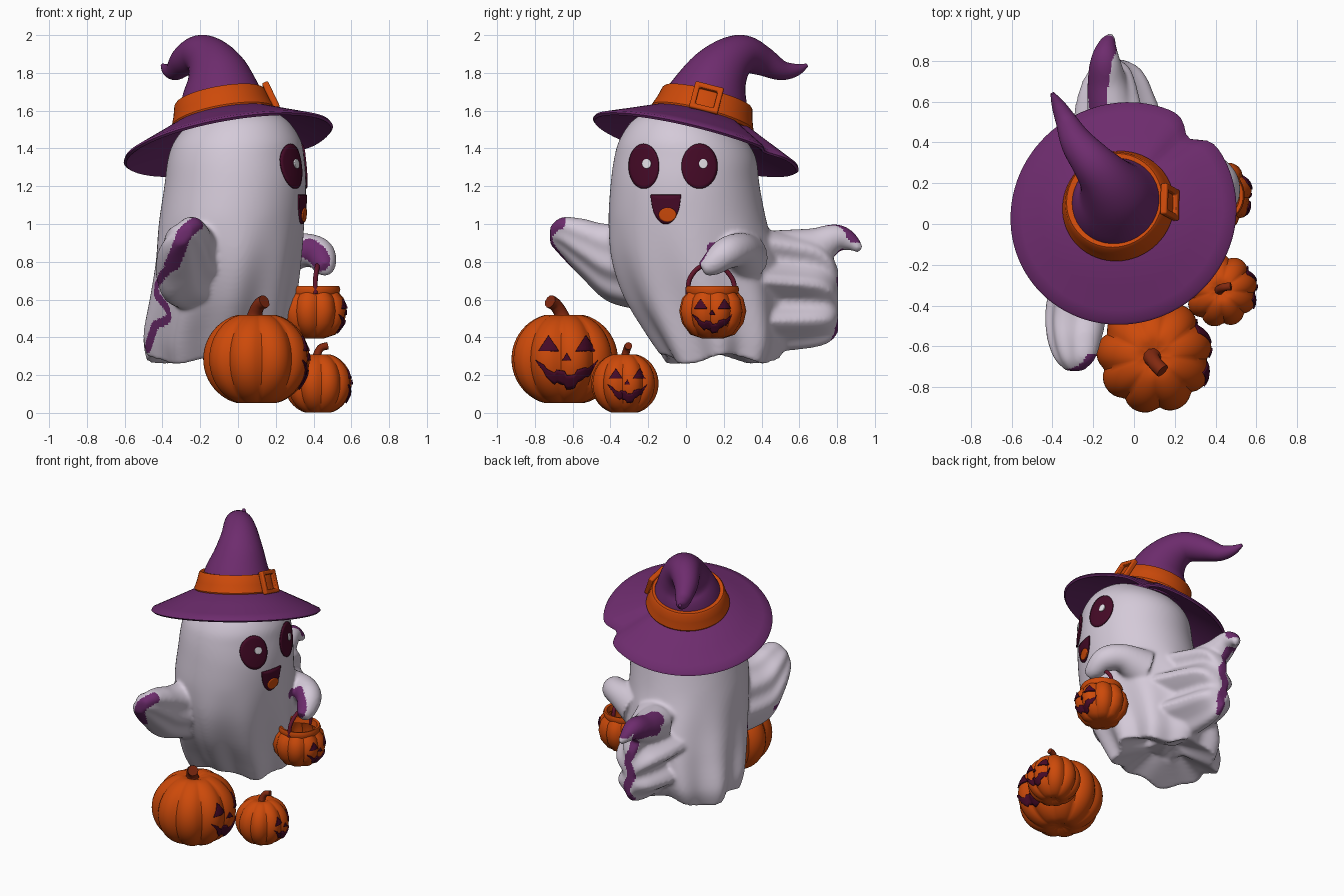
import bpy, bmesh
from math import sin, cos, pi, radians, exp, sqrt
from mathutils import Vector, Matrix
from mathutils.bvhtree import BVHTree
from mathutils.kdtree import KDTree

if "Cube" in bpy.data.objects:
    bpy.data.objects.remove(bpy.data.objects["Cube"])

made = []


def material(name, rgb):
    m = bpy.data.materials.new(name)
    m.use_nodes = True
    m.diffuse_color = (*rgb, 1)
    m.node_tree.nodes["Principled BSDF"].inputs["Base Color"].default_value = (*rgb, 1)
    return m


CLOTH = material("pale cloth", (0.66, 0.59, 0.69))
PURPLE = material("purple felt", (0.155, 0.025, 0.155))
ORANGE = material("pumpkin orange", (0.61, 0.068, 0.003))
DARK = material("dark maroon", (0.06, 0.003, 0.02))
STEM = material("stem brown", (0.22, 0.022, 0.005))
HANDLE = material("handle maroon", (0.13, 0.008, 0.025))
WHITE = material("eye white", (0.78, 0.75, 0.8))


def add_object(name, bm, mat):
    mesh = bpy.data.meshes.new(name)
    bm.to_mesh(mesh)
    bm.free()
    mesh.materials.append(mat)
    ob = bpy.data.objects.new(name, mesh)
    bpy.context.collection.objects.link(ob)
    made.append(ob)
    return ob


def loft(name, rings, mat, cap=True):
    """Skin closed rings of points."""
    bm = bmesh.new()
    vs = [[bm.verts.new(p) for p in ring] for ring in rings]
    n = len(rings[0])
    for a, b in zip(vs, vs[1:]):
        for i in range(n):
            bm.faces.new((a[i], a[(i + 1) % n], b[(i + 1) % n], b[i]))
    if cap:
        bm.faces.new(vs[0][::-1])
        bm.faces.new(vs[-1])
    bmesh.ops.remove_doubles(bm, verts=bm.verts, dist=0.0004)
    bmesh.ops.recalc_face_normals(bm, faces=bm.faces)
    return add_object(name, bm, mat)


def spline(rows, n=6):
    """Smooth interpolation through rows of numbers."""
    rows = [Vector(r) for r in rows]
    pts = [rows[0]] + rows + [rows[-1]]
    out = []
    for p, a, b, q in zip(pts, pts[1:], pts[2:], pts[3:]):
        for k in range(n):
            t = k / n
            out.append(a + (b - p) * (t / 2) + (p * 2 - a * 5 + b * 4 - q) * (t * t / 2)
                       + (a * 3 - p - b * 3 + q) * (t ** 3 / 2))
    return out + [rows[-1]]


def tube(name, rows, mat, seg=24, n=6):
    """Round tube through rows of x, y, z, radius."""
    rows = spline(rows, n)
    pts = [r.to_3d() for r in rows]
    rings, q, prev = [], None, None
    for i, p in enumerate(pts):
        t = (pts[min(i + 1, len(pts) - 1)] - pts[max(i - 1, 0)]).normalized()
        q = prev.rotation_difference(t) @ q if prev else t.to_track_quat('Z', 'X')
        prev = t
        r = rows[i][3]
        rings.append([p + q @ Vector((r * cos(a), r * sin(a), 0))
                      for a in (2 * pi * k / seg for k in range(seg))])
    return loft(name, rings, mat)


def revolve(name, profile, mat, M=Matrix(), seg=64, mod=lambda a: 1):
    rings = [[M @ Vector((r * mod(a) * cos(a), r * mod(a) * sin(a), z))
              for a in (2 * pi * k / seg for k in range(seg))] for r, z in profile]
    return loft(name, rings, mat, False)


def fan(name, rows, ripple):
    """Flattened sheet: rows of centre, long half axis, thin half axis."""
    rings = []
    for r in spline(rows):
        c, u, v = Vector(r[:3]), Vector(r[3:6]), Vector(r[6:9])
        rings.append([c + u * cos(a) + v * sin(a) * (1 + ripple * sin(9 * cos(a)))
                      for a in (2 * pi * k / 48 for k in range(48))])
    return loft(name, rings, CLOTH)


def tree(ob):
    return BVHTree.FromPolygons([v.co for v in ob.data.vertices],
                                [p.vertices for p in ob.data.polygons])


def project(target, p, way):
    """Nearest hit along a direction, or the closest surface point."""
    hit = target.ray_cast(p - way * 2, way)
    return hit if hit[0] else target.find_nearest(p)


def patch(name, rows, target, mat, lift=0.003):
    """Thin plate of (y, z) rows laid on the +x side of a surface."""
    bm = bmesh.new()
    vs = []
    for row in rows:
        line = []
        for y, z in row:
            hit = project(target, Vector((0.5, y, z)), Vector((-1, 0, 0)))
            line.append(bm.verts.new(hit[0] + hit[1] * lift))
        vs.append(line)
    for a, b in zip(vs, vs[1:]):
        for i in range(len(a) - 1):
            bm.faces.new((a[i], a[i + 1], b[i + 1], b[i]))
    bmesh.ops.remove_doubles(bm, verts=bm.verts, dist=0.0003)
    bmesh.ops.recalc_face_normals(bm, faces=bm.faces)
    ob = add_object(name, bm, mat)
    s = ob.modifiers.new("thickness", 'SOLIDIFY')
    s.thickness, s.offset = 0.009, 0


def disc(cy, cz, ry, rz, sides=0, n=36, rings=6):
    rows = []
    for k in range(rings + 1):
        row = []
        for i in range(n + 1):
            a = 2 * pi * i / n
            w = pi / sides if sides else 0
            r = k / rings * (cos(w) / cos(a % (2 * w) - w) if sides else 1)
            row.append((cy + ry * r * sin(a), cz + rz * r * cos(a)))
        rows.append(row)
    return rows


# Ghost body: fitted sections with folds that deepen towards the hem
def body_ring(z, x0, x1, y0, y1):
    deep = max(0, (1.05 - z) / 0.75) ** 1.3
    ring = []
    for k in range(96):
        a = 2 * pi * k / 96
        f = 1 + 0.065 * deep * cos(9 * a)
        ring.append(((x0 + x1) / 2 + (x1 - x0) / 2 * f * cos(a),
                     (y0 + y1) / 2 + (y1 - y0) / 2 * f * sin(a),
                     z + 0.025 * deep * sin(4 * a + 1)))
    return ring


sections = [(0.28, -0.48, 0.24, -0.12, 0.48), (0.4, -0.5, 0.27, -0.2, 0.53),
            (0.6, -0.47, 0.3, -0.32, 0.53), (0.8, -0.44, 0.33, -0.39, 0.49),
            (1.0, -0.42, 0.35, -0.41, 0.43), (1.2, -0.39, 0.36, -0.4, 0.39),
            (1.35, -0.37, 0.35, -0.38, 0.37), (1.45, -0.33, 0.33, -0.35, 0.31),
            (1.55, -0.24, 0.26, -0.28, 0.2), (1.62, -0.14, 0.15, -0.16, 0.1)]
rings = [body_ring(0.35, -0.25, 0.05, 0.1, 0.3)] + [body_ring(*s) for s in spline(sections, 5)]
parts = [loft("core", rings, CLOTH)]
parts.append(fan("side_arm", [
    (-0.17, -0.15, 0.78, 0.1, 0, 0.24, 0.17, 0, -0.07),
    (-0.27, -0.4, 0.79, 0.1, 0, 0.2, 0.12, 0, -0.06),
    (-0.29, -0.55, 0.87, 0.09, 0, 0.15, 0.1, 0, -0.05),
    (-0.29, -0.66, 0.93, 0.07, 0, 0.1, 0.07, 0, -0.03),
    (-0.29, -0.72, 0.94, 0.03, 0, 0.045, 0.03, 0, -0.015)], 0.08))
parts.append(fan("tail", [
    (-0.04, 0.3, 0.65, 0, 0, 0.34, 0.22, 0, 0), (-0.08, 0.55, 0.64, 0, 0, 0.31, 0.17, 0, 0),
    (-0.09, 0.7, 0.63, 0, 0, 0.28, 0.13, 0, 0), (-0.09, 0.77, 0.61, 0, 0, 0.23, 0.09, 0, 0),
    (-0.1, 0.805, 0.59, 0, 0, 0.17, 0.04, 0, 0)], 0.3))
parts.append(tube("tail_tip", [
    (-0.1, 0.5, 0.84, 0.13), (-0.13, 0.68, 0.88, 0.1), (-0.14, 0.8, 0.925, 0.075),
    (-0.13, 0.88, 0.9, 0.045), (-0.11, 0.92, 0.86, 0.02)], CLOTH))
parts.append(tube("holding_arm", [
    (0.18, 0.3, 0.82, 0.14), (0.33, 0.28, 0.86, 0.095), (0.425, 0.215, 0.845, 0.085),
    (0.455, 0.14, 0.79, 0.066), (0.46, 0.085, 0.76, 0.04)], CLOTH))

# Blend the cloth parts into one smooth skin
bm = bmesh.new()
for ob in parts:
    bm.from_mesh(ob.data)
    made.remove(ob)
    bpy.data.objects.remove(ob)
body = add_object("ghost_body", bm, CLOTH)
blend = body.modifiers.new("blend", 'REMESH')
blend.mode, blend.voxel_size = 'VOXEL', 0.0115
soft = body.modifiers.new("soften", 'SMOOTH')
soft.factor, soft.iterations = 0.5, 10
bpy.context.view_layer.update()
skin = bpy.data.meshes.new_from_object(body.evaluated_get(bpy.context.evaluated_depsgraph_get()))
body.modifiers.clear()
body.data = skin
skin.materials.clear()
skin.materials.append(CLOTH)
skin.materials.append(PURPLE)
body_tree = tree(body)

# Purple lining: faces close to hem paths, each projected along its own direction
hems = [((0, 1, 0), 0.042, [(-0.21, -0.6, 1.01), (-0.28, -0.6, 0.95), (-0.31, -0.6, 0.87), (-0.35, -0.6, 0.78)]),
        ((0, 1, 0), 0.024, [(-0.35, -0.6, 0.78), (-0.42, -0.5, 0.7), (-0.43, -0.4, 0.63), (-0.38, -0.3, 0.56),
                            (-0.37, -0.2, 0.5), (-0.44, -0.2, 0.46), (-0.46, -0.1, 0.4), (-0.48, 0, 0.34)]),
        ((0, 0, -1), 0.06, [(-0.19, 0.6, 0.9), (-0.18, 0.72, 0.9), (-0.165, 0.82, 0.9), (-0.125, 0.89, 0.88)]),
        ((1, 0, 0), 0.05, [(-0.2, 0.66, 0.9), (-0.2, 0.76, 0.92), (-0.18, 0.83, 0.9)]),
        ((0, -1, 0), 0.03, [(-0.14, 0.84, 0.86), (-0.12, 0.82, 0.75), (-0.09, 0.8, 0.68),
                            (-0.12, 0.8, 0.58), (-0.08, 0.8, 0.48), (-0.1, 0.75, 0.39)]),
        ((0, 1, 0), 0.06, [(0.37, 0.2, 0.87), (0.41, 0.13, 0.84), (0.43, 0.09, 0.81)])]
for way, reach, path in hems:
    pts = [project(body_tree, p, Vector(way))[0] for p in spline(path, 8)]
    kd = KDTree(len(pts))
    for i, p in enumerate(pts):
        kd.insert(p, i)
    kd.balance()
    for face in skin.polygons:
        if kd.find(face.center)[2] < reach:
            face.material_index = 1

# Face
for side, y, w in (("near", -0.22, 0.078), ("far", 0.07, 0.094)):
    patch(side + "_eye", disc(y, 1.305, w, 0.118), body_tree, DARK, 0.005)
    patch(side + "_eye_glint", disc(y + 0.018, 1.318, 0.022, 0.025), body_tree, WHITE, 0.011)
steps = [i / 12 - 1 for i in range(25)]
patch("mouth", [[(-0.105 + 0.078 * t, 1.155 - 0.155 * k / 6 * sqrt(max(0.01, 1 - t * t)))
                 for t in steps] for k in range(7)], body_tree, DARK, 0.004)
patch("tongue", disc(-0.095, 1.05, 0.045, 0.037), body_tree, ORANGE, 0.01)

# Hat: brim, band and buckle share a tilted frame
axis = Vector((-0.18, 0.255, 1)).normalized()
hat = Matrix.Translation((-0.07, 0.078, 1.525)) @ \
    Vector((0, 0, 1)).rotation_difference(axis).to_matrix().to_4x4()
revolve("hat_brim", [(0.2, 0.05), (0.28, 0.03), (0.4, -0.025), (0.5, -0.07), (0.555, -0.095), (0.562, -0.108),
                     (0.55, -0.118), (0.5, -0.095), (0.3, -0.015), (0.2, 0.01), (0.2, 0.05)],
        PURPLE, hat, 96, lambda a: 1 - 0.13 * exp(-((a - radians(50)) / 0.13) ** 2))
tube("hat_crown", [(-0.07, 0.075, 1.53, 0.25), (-0.085, 0.115, 1.66, 0.22), (-0.105, 0.165, 1.78, 0.17),
                   (-0.15, 0.235, 1.865, 0.128), (-0.21, 0.31, 1.897, 0.102), (-0.28, 0.4, 1.865, 0.08),
                   (-0.33, 0.5, 1.815, 0.054), (-0.37, 0.58, 1.815, 0.034), (-0.4, 0.64, 1.84, 0.01)],
     PURPLE, 40)
revolve("hat_band", [(0.23, 0.02), (0.272, 0.025), (0.278, 0.04), (0.26, 0.09), (0.246, 0.145),
                     (0.237, 0.155), (0.2, 0.15), (0.23, 0.02)], ORANGE, hat)
clasp = hat @ Matrix.Translation((0.25, 0, 0.095)) @ \
    Matrix.Rotation(radians(75), 4, 'Y') @ Matrix.Rotation(pi / 4, 4, 'Z')
buckle = revolve("hat_buckle", [(0.11, 0), (0.11, 0.035), (0.07, 0.035), (0.07, 0), (0.11, 0)],
                 ORANGE, clasp, 4)
bevel = buckle.modifiers.new("round", 'BEVEL')
bevel.width, bevel.segments = 0.008, 2


# Pumpkins
def ribs(a):
    return 0.87 + 0.13 * abs(sin(4.5 * a + 0.4)) ** 0.65


def jack_face(name, target, cy, cz, s):
    for side in (-1, 1):
        patch(f"{name}_eye", disc(cy + side * 0.34 * s, cz + 0.24 * s, 0.21 * s, 0.19 * s, 3),
              target, DARK)
    patch(f"{name}_nose", disc(cy, cz + 0.02 * s, 0.09 * s, 0.09 * s, 3), target, DARK)
    top = [-0.22 + 0.2 * t * t - (0.08 * (1 - t * t) if i // 4 % 2 else 0) for i, t in enumerate(steps)]
    patch(f"{name}_grin", [[(cy + 0.57 * s * t, cz + s * (z - k / 4 * 0.25 * (1.02 - t * t)))
                            for t, z in zip(steps, top)] for k in range(5)], target, DARK)


def pumpkin(name, x, y, z0, z1, r):
    h = (z1 - z0) / 2 * 1.06
    profile = []
    for k in range(29):
        p = pi * k / 28
        profile.append((r * sin(p) ** 0.9 if 0 < k < 28 else 0,
                        h * cos(p) * (1 - 0.15 * exp(-(sin(p) / 0.2) ** 2))))
    ob = revolve(name, profile, ORANGE, Matrix.Translation((x, y, (z0 + z1) / 2)), 90, ribs)
    jack_face(name, tree(ob), y + 0.015, (z0 + z1) / 2, r)


pumpkin("large_pumpkin", 0.1, -0.645, 0.05, 0.52, 0.285)
pumpkin("small_pumpkin", 0.425, -0.325, 0, 0.31, 0.18)
tube("large_stem", [(0.09, -0.65, 0.45, 0.065), (0.09, -0.66, 0.52, 0.04), (0.11, -0.69, 0.57, 0.035),
                    (0.14, -0.72, 0.59, 0.036)], STEM, 10)
tube("small_stem", [(0.42, -0.325, 0.26, 0.035), (0.42, -0.32, 0.31, 0.022), (0.44, -0.31, 0.345, 0.02),
                    (0.475, -0.305, 0.355, 0.02)], STEM, 10)

# Carried bucket with a plain round rim
place = Matrix.Translation((0.4, 0.14, 0))
bucket = revolve("pumpkin_bucket", [(0, 0.41), (0.06, 0.395), (0.12, 0.415), (0.165, 0.475), (0.18, 0.54),
                                    (0.165, 0.605), (0.13, 0.645), (0.12, 0.63), (0.145, 0.56),
                                    (0.13, 0.47), (0, 0.44)], ORANGE, place, 90, ribs)
revolve("bucket_rim", [(0.11, 0.63), (0.135, 0.63), (0.142, 0.655), (0.135, 0.672), (0.118, 0.668),
                       (0.11, 0.63)], ORANGE, place)
jack_face("bucket", tree(bucket), 0.14, 0.525, 0.18)
tube("bucket_handle", [(0.41, 0.01, 0.63, 0.013), (0.41, 0.02, 0.71, 0.013), (0.42, 0.08, 0.775, 0.013),
                       (0.42, 0.18, 0.775, 0.013), (0.41, 0.245, 0.71, 0.013), (0.41, 0.26, 0.63, 0.013)],
     HANDLE, 12)

# Smooth shading with crisp edges
bpy.ops.object.select_all(action='DESELECT')
for ob in made:
    ob.select_set(True)
bpy.context.view_layer.objects.active = body
bpy.ops.object.shade_smooth_by_angle(angle=radians(40))
